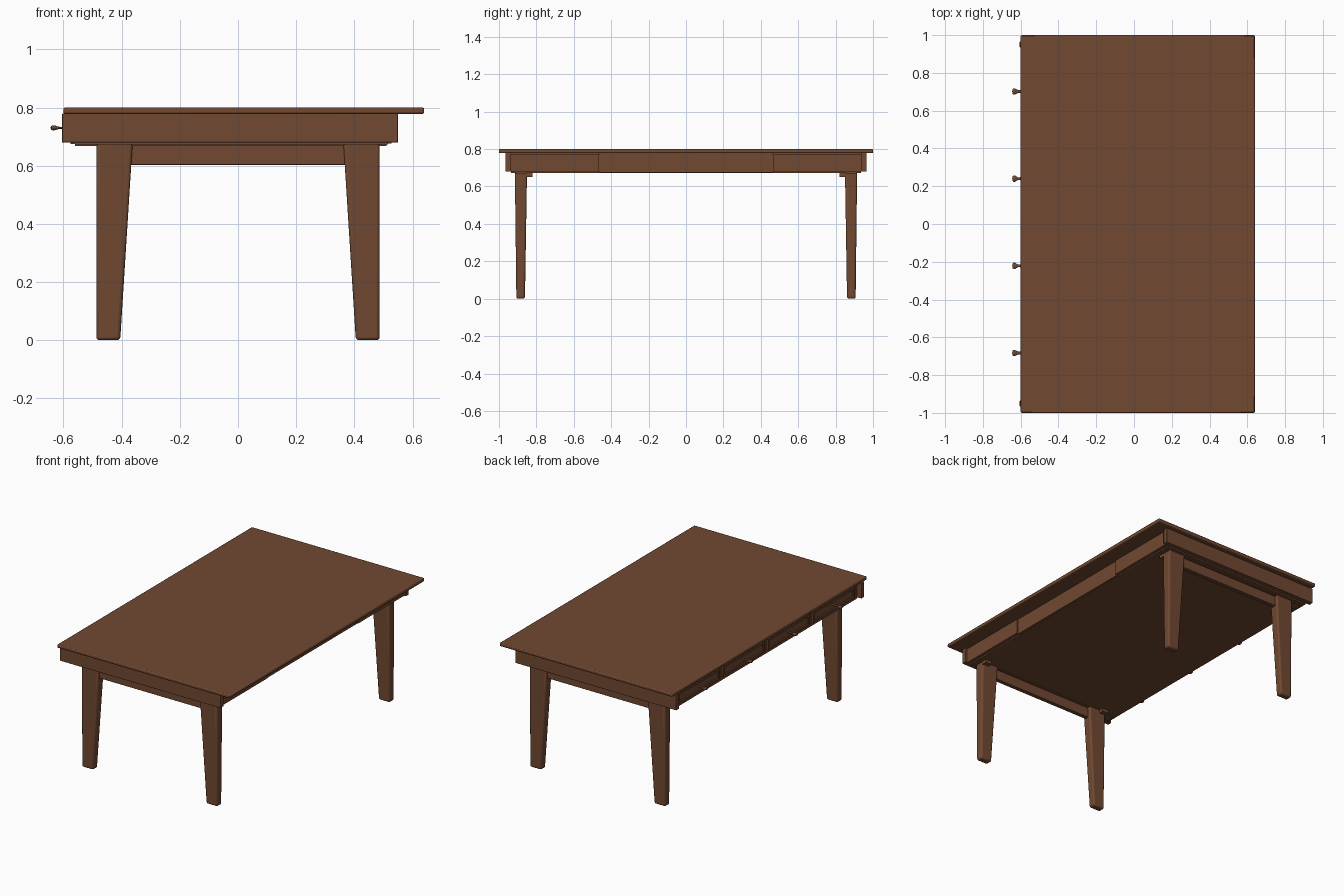
import bpy, bmesh, math
from mathutils import Matrix

if "Cube" in bpy.data.objects:
    bpy.data.objects.remove(bpy.data.objects["Cube"])

wood = bpy.data.materials.new("brown_wood")
wood.diffuse_color = (0.165, 0.066, 0.031, 1)
wood.use_nodes = True
wood.node_tree.nodes["Principled BSDF"].inputs["Base Color"].default_value = wood.diffuse_color


def finish(name, bm, bevel=0.0, segments=2):
    bmesh.ops.recalc_face_normals(bm, faces=bm.faces)
    me = bpy.data.meshes.new(name)
    bm.to_mesh(me)
    bm.free()
    me.materials.append(wood)
    ob = bpy.data.objects.new(name, me)
    bpy.context.collection.objects.link(ob)
    if bevel:
        m = ob.modifiers.new("soft_edges", "BEVEL")
        m.width, m.segments = bevel, segments
    bpy.ops.object.select_all(action="DESELECT")
    ob.select_set(True)
    bpy.context.view_layer.objects.active = ob
    bpy.ops.object.shade_smooth_by_angle(angle=math.radians(35))
    return ob


def loft(name, lower, upper, bevel=0.0, segments=2):
    """Block between two rectangles (x0, x1, y0, y1, z)."""
    bm = bmesh.new()
    rings = []
    for x0, x1, y0, y1, z in (lower, upper):
        rings.append([bm.verts.new(p) for p in
                      ((x0, y0, z), (x1, y0, z), (x1, y1, z), (x0, y1, z))])
    a, b = rings
    bm.faces.new(a)
    bm.faces.new(b)
    for i in range(4):
        j = (i + 1) % 4
        bm.faces.new((a[i], a[j], b[j], b[i]))
    return finish(name, bm, bevel, segments)


def box(name, x0, x1, y0, y1, z0, z1, bevel=0.0):
    x0, x1 = sorted((x0, x1))
    y0, y1 = sorted((y0, y1))
    return loft(name, (x0, x1, y0, y1, z0), (x0, x1, y0, y1, z1), bevel)


def knob(name, y, z):
    """Flattened turned knob on the drawer side, pointing to -x."""
    profile = [(-0.575, 0.0), (-0.575, 0.009), (-0.612, 0.007), (-0.622, 0.011),
               (-0.628, 0.016), (-0.636, 0.017), (-0.642, 0.013), (-0.645, 0.0)]
    bm = bmesh.new()
    vs = [bm.verts.new((x, r, 0)) for x, r in profile]
    es = [bm.edges.new(p) for p in zip(vs, vs[1:])]
    bmesh.ops.spin(bm, geom=vs + es, cent=(0, 0, 0), axis=(1, 0, 0),
                   angle=2 * math.pi, steps=20)
    bmesh.ops.remove_doubles(bm, verts=bm.verts, dist=1e-5)
    bmesh.ops.transform(bm, verts=bm.verts,
                        matrix=Matrix.Translation((0, y, z)) @ Matrix.Diagonal((1, 1, 0.5, 1)))
    finish(name, bm)


# Top and underside
box("table_top", -0.60, 0.64, -1, 1, 0.778, 0.80, 0.006)
box("bottom_board", -0.56, 0.515, -0.935, 0.935, 0.672, 0.684)

# Long side without drawers: outer panels and slightly recessed centre
box("side_centre_panel", 0.50, 0.528, -0.465, 0.465, 0.676, 0.778)
for s, n in ((-1, "front"), (1, "back")):
    box(n + "_side_panel", 0.50, 0.537, s * 0.465, s * 0.936, 0.68, 0.775)
    # End boards, leg rails and small bearers
    box(n + "_end_board", -0.605, 0.55, s * 0.935, s * 0.965, 0.68, 0.779, 0.002)
    box(n + "_leg_rail", -0.40, 0.40, s * 0.87, s * 0.897, 0.603, 0.681, 0.002)
    box(n + "_bearer", -0.56, 0.51, s * 0.855, s * 0.91, 0.667, 0.681)
    for t, m in ((-1, "left"), (1, "right")):
        box(n + "_" + m + "_bracket", t * 0.44, t * 0.485, s * 0.82, s * 0.86, 0.652, 0.681)
        # Tapered legs with an upright outer face
        y_top, y_low = sorted((s * 0.85, s * 0.915)), sorted((s * 0.861, s * 0.907))
        x_top, x_low = sorted((t * 0.362, t * 0.487)), sorted((t * 0.405, t * 0.487))
        loft(n + "_" + m + "_leg", (*x_low, *y_low, 0), (*x_top, *y_top, 0.682), 0.011, 3)

# Drawer frame
box("drawer_frame_top", -0.575, -0.53, -0.935, 0.935, 0.766, 0.779)
box("drawer_frame_bottom", -0.575, -0.53, -0.935, 0.935, 0.674, 0.69)
for i in range(5):
    y = -0.925 + 0.4625 * i
    box("drawer_divider_%d" % i, -0.575, -0.50, y - 0.011, y + 0.011, 0.685, 0.77)

# Four drawers with sunken panels and knobs
for i in range(4):
    y = -0.685 + 0.4615 * i
    bm = bmesh.new()
    bmesh.ops.create_cube(bm, size=1, matrix=Matrix.Translation((-0.558, y, 0.728))
                          @ Matrix.Diagonal((0.05, 0.425, 0.07, 1)))
    face = min(bm.faces, key=lambda f: f.calc_center_median().x)
    bmesh.ops.inset_region(bm, faces=[face], thickness=0.016)
    bmesh.ops.inset_region(bm, faces=[face], thickness=0.003, depth=-0.006)
    finish("drawer_front_%d" % i, bm)
    knob("drawer_knob_%d" % i, y + 0.002, 0.73)
